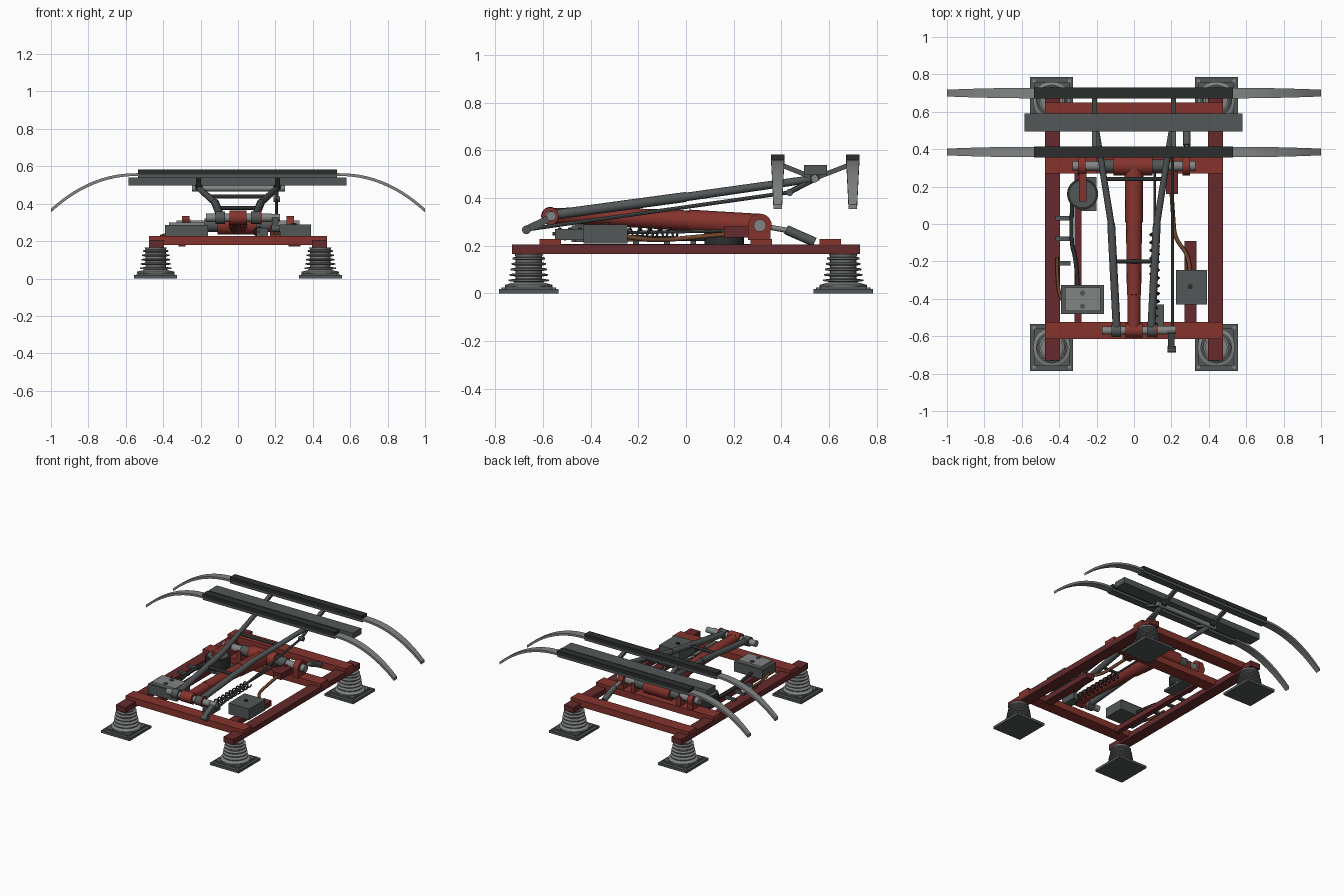
import bpy, bmesh, math
from mathutils import Vector

if "Cube" in bpy.data.objects:
    bpy.data.objects.remove(bpy.data.objects["Cube"], do_unlink=True)


def material(name, colour):
    mat = bpy.data.materials.new(name)
    mat.use_nodes = True
    mat.diffuse_color = (*colour, 1)
    mat.node_tree.nodes["Principled BSDF"].inputs["Base Color"].default_value = (*colour, 1)
    return mat


RED = material("frame red", (.24, .033, .026))
DARK_RED = material("dark rail red", (.13, .023, .025))
GREY = material("steel grey", (.085, .095, .095))
LIGHT = material("light grey", (.22, .235, .23))
BLACK = material("carbon black", (.025, .028, .027))
COPPER = material("copper", (.17, .065, .025))


def finish(name, bm, mat):
    bmesh.ops.recalc_face_normals(bm, faces=bm.faces)
    mesh = bpy.data.meshes.new(name)
    bm.to_mesh(mesh)
    bm.free()
    mesh.materials.append(mat)
    obj = bpy.data.objects.new(name, mesh)
    bpy.context.collection.objects.link(obj)
    return obj


def box(name, xs, ys, zs, mat):
    """Block given by its extent on each axis."""
    bm = bmesh.new()
    bmesh.ops.create_cube(bm, size=1)
    for v in bm.verts:
        for axis, (low, high) in enumerate((xs, ys, zs)):
            v.co[axis] = high if v.co[axis] > 0 else low
    return finish(name, bm, mat)


def rod(name, start, end, radius, mat, end_radius=None, sides=16):
    """Round bar between two points, optionally tapered."""
    start, end = Vector(start), Vector(end)
    axis = end - start
    bm = bmesh.new()
    bmesh.ops.create_cone(bm, cap_ends=True, segments=sides, radius1=radius,
                          radius2=end_radius or radius, depth=axis.length)
    obj = finish(name, bm, mat)
    obj.rotation_mode = "QUATERNION"
    obj.rotation_quaternion = axis.to_track_quat("Z", "Y")
    obj.location = (start + end) / 2
    return obj


def axle(name, x0, x1, y, z, radius, mat):
    return rod(name, (x0, y, z), (x1, y, z), radius, mat, sides=24)


def beam(name, start, end, width, height, mat):
    """Rectangular bar between two points."""
    start, end = Vector(start), Vector(end)
    axis = (end - start).normalized()
    side = axis.cross(Vector((0, 0, 1))).normalized() * width / 2
    up = side.cross(axis).normalized() * height / 2
    bm = bmesh.new()
    ends = [[bm.verts.new(p + side * a + up * b)
             for a, b in ((1, 1), (1, -1), (-1, -1), (-1, 1))] for p in (start, end)]
    for ring in ends:
        bm.faces.new(ring)
    for i in range(4):
        j = (i + 1) % 4
        bm.faces.new((ends[0][i], ends[0][j], ends[1][j], ends[1][i]))
    return finish(name, bm, mat)


def tube(name, points, radius, mat, kind="POLY"):
    """Bent pipe through a list of points."""
    curve = bpy.data.curves.new(name, "CURVE")
    curve.dimensions = "3D"
    curve.bevel_depth = radius
    curve.bevel_resolution = 1
    curve.use_fill_caps = True
    spline = curve.splines.new(kind)
    spline.points.add(len(points) - 1)
    for point, co in zip(spline.points, points):
        point.co = (*co, 1)
    if kind == "NURBS":
        spline.use_endpoint_u = True
        spline.order_u = 3
    curve.materials.append(mat)
    obj = bpy.data.objects.new(name, curve)
    bpy.context.collection.objects.link(obj)
    return obj


def lathe(name, profile, x, y, mat):
    bm = bmesh.new()
    verts = [bm.verts.new((r, 0, z)) for r, z in profile]
    edges = [bm.edges.new(pair) for pair in zip(verts, verts[1:])]
    bmesh.ops.spin(bm, geom=verts + edges, cent=(0, 0, 0), axis=(0, 0, 1),
                   angle=math.tau, steps=24, use_merge=True)
    obj = finish(name, bm, mat)
    obj.location = (x, y, 0)
    return obj


# Insulators: stepped foot and a ribbed stack
ribs = [(0, .03), (.1, .03), (.1, .036)]
for i in range(5):
    z, r = .048 + i * .023, .085 - i * .004
    ribs += [(.055, z), (r, z + .004), (r, z + .01), (.055, z + .014)]
ribs += [(.06, .166), (0, .166)]
for sx, side in ((-1, "right"), (1, "left")):
    for sy, end in ((-1, "front"), (1, "back")):
        x, y, tag = sx * .44, sy * .66, f"{end}_{side}"
        box("insulator_foot_" + tag, (x - .115, x + .115), (y - .125, y + .125), (0, .018), GREY)
        box("insulator_step_" + tag, (x - .095, x + .095), (y - .1, y + .1), (.018, .03), GREY)
        lathe("insulator_" + tag, ribs, x, y, LIGHT)
        for bx in (-.095, .095):
            for by in (-.105, .105):
                rod("foot_bolt_" + tag, (x + bx, y + by, .018), (x + bx, y + by, .026), .01, LIGHT, sides=6)

    # Side rails
    box("side_rail_" + side, sorted((sx * .395, sx * .475)), (-.73, .73), (.165, .205), DARK_RED)

# Cross beams and inner rails
for name, low, high in (("front", -.615, -.525), ("middle", .27, .36), ("back", .56, .65)):
    box(name + "_cross_beam", (-.475, .475), (low, high), (.18, .228), RED)
box("inner_rail_right", (-.318, -.28), (-.53, .28), (.17, .208), DARK_RED)
box("inner_rail_left", (.27, .335), (-.53, -.09), (.17, .208), DARK_RED)

# Main pivot
axle("main_hub", -.11, .1, .31, .285, .05, RED)
axle("main_axle", -.33, .33, .31, .285, .026, LIGHT)
for s in (-1, 1):
    axle("hub_collar", s * .1, s * .18, .31, .285, .035, GREY)
    box("hub_bracket", sorted((s * .17, s * .2)), (.27, .35), (.225, .29), RED)
    axle("hub_disc", s * .26, s * .3, .31, .285, .05, RED)
    box("disc_bracket", sorted((s * .26, s * .3)), (.26, .355), (.225, .285), RED)
box("hub_crank", (.17, .235), (.16, .3), (.235, .28), DARK_RED)
box("cylinder_lever", (-.295, -.255), (.12, .3), (.285, .315), RED)

# Lower arm
rod("lower_arm_thick", (0, .3, .285), (0, .01, .305), .05, RED, .047)
rod("lower_arm_thin", (0, .02, .305), (0, -.38, .325), .043, RED, .038)
rod("lower_arm_tip", (0, -.36, .325), (0, -.58, .325), .036, RED, .034)

# Knuckle joint
axle("knuckle_axle", -.17, .18, -.57, .325, .022, LIGHT)
axle("knuckle_hub", -.045, .045, -.57, .325, .038, RED)
for s in (-1, 1):
    axle("knuckle_collar", s * .07, s * .12, -.57, .325, .033, GREY)
axle("knuckle_end", .12, .225, -.565, .325, .02, LIGHT)
axle("knuckle_cap", .115, .125, -.57, .325, .036, RED)
beam("knuckle_crank", (.2, -.56, .322), (.2, -.67, .268), .035, .03, GREY)
axle("crank_pin", .18, .225, -.67, .267, .018, GREY)

# Upper arm
for s in (-1, 1):
    rod("upper_arm_front", (s * .092, -.57, .328), (s * .122, 0, .405), .021, GREY)
    rod("upper_arm_back", (s * .122, 0, .405), (s * .208, .54, .482), .018, GREY, .016)
rod("arm_brace_front", (-.11, -.2, .378), (.11, -.2, .378), .011, BLACK)
rod("arm_brace_back", (-.16, .24, .438), (.16, .24, .438), .011, BLACK)
axle("head_axle", -.245, .25, .54, .482, .016, LIGHT)
rod("guide_rod", (.205, -.67, .268), (.205, .44, .425), .008, GREY, sides=8)
rod("guide_link", (.205, .43, .423), (.205, .54, .48), .011, GREY, sides=8)
axle("guide_pin", .19, .225, .435, .424, .015, GREY)

# Collector head
box("head_beam", (-.585, .58), (.495, .592), (.497, .54), GREY)
for s in (-1, 1):
    box("head_post", sorted((s * .19, s * .23)), (.52, .56), (.475, .5), BLACK)
    for y in (.385, .7):
        beam("head_strut", (s * .212, .54, .483), (s * .212, y, .545), .026, .02, GREY)


def horn(name, sign, y, steps=12):
    """Down-curving tapered strip at the end of a contact bar."""
    bm = bmesh.new()
    rings = []
    for i in range(steps + 1):
        t = i / steps
        x, z = sign * (.53 + .47 * t), .556 - .192 * t ** 2.2
        half, thick = .028 - .01 * t ** 2, .014 + .006 * t
        rings.append([bm.verts.new((x, y + a * half, z + b * thick / 2))
                      for a, b in ((-1, -1), (1, -1), (1, 1), (-1, 1))])
    for a, b in zip(rings, rings[1:]):
        for i in range(4):
            j = (i + 1) % 4
            bm.faces.new((a[i], a[j], b[j], b[i]))
    bm.faces.new(rings[0])
    bm.faces.new(rings[-1])
    return finish(name, bm, LIGHT)


for y, end in ((.385, "front"), (.7, "back")):
    box("contact_strip_" + end, (-.535, .53), (y - .029, y + .029), (.556, .584), BLACK)
    box("strip_carrier_" + end, (-.535, .53), (y - .026, y + .026), (.538, .556), GREY)
    horn("horn_right_" + end, -1, y)
    horn("horn_left_" + end, 1, y)

# Equipment boxes
box("valve_box", (-.39, -.16), (-.48, -.325), (.215, .285), GREY)
box("valve_box_lid", (-.37, -.18), (-.465, -.34), (.285, .3), LIGHT)
for y in (-.44, -.37):
    rod("lid_bolt", (-.275, y, .3), (-.275, y, .306), .014, GREY)
box("control_box", (.225, .39), (-.43, -.245), (.21, .29), GREY)
rod("control_box_stud", (.3, -.335, .29), (.3, -.335, .297), .014, BLACK)
box("box_shelf", (.1, .16), (-.55, -.43), (.225, .27), GREY)

# Air cylinder, damper and tension spring
rod("air_cylinder", (-.275, .16, .2), (-.275, .16, .275), .083, BLACK, sides=32)
rod("cylinder_lid", (-.275, .16, .275), (-.275, .16, .282), .07, GREY, sides=32)
box("cylinder_plate", (-.31, -.2), (.07, .25), (.185, .2), GREY)
rod("damper_body", (.283, .42, .268), (.283, .54, .215), .02, GREY)
rod("damper_piston", (.283, .31, .285), (.283, .43, .264), .011, LIGHT)
coil = [(.11 + .024 * math.cos(k * math.pi / 5), -.54 + .0042 * k,
         .25 + .024 * math.sin(k * math.pi / 5)) for k in range(121)]
tube("tension_spring", coil, .005, BLACK)
rod("spring_rod", (.11, -.56, .25), (.11, .3, .265), .007, GREY, sides=8)

# Pipes and clips
tube("copper_pipe", [(.2, .18, .25), (.21, .02, .235), (.22, -.08, .225), (.295, -.17, .225), (.3, -.26, .24)],
     .011, COPPER, "NURBS")
tube("copper_pipe_side", [(-.41, -.18, .225), (-.415, -.4, .225), (-.37, -.42, .24)], .009, COPPER, "NURBS")
tube("air_hose", [(-.33, .12, .23), (-.34, -.1, .23), (-.31, -.18, .235), (-.3, -.34, .24)], .011, BLACK, "NURBS")
for y in (.03, -.08, -.21):
    box("pipe_clip", (-.42, -.34), (y - .012, y + .012), (.205, .22), GREY)

# Smooth the round parts, keep edges sharp
bpy.ops.object.select_all(action="DESELECT")
for obj in bpy.context.scene.objects:
    if obj.type == "MESH":
        obj.select_set(True)
        bpy.context.view_layer.objects.active = obj
bpy.ops.object.shade_smooth_by_angle(angle=math.radians(35))
